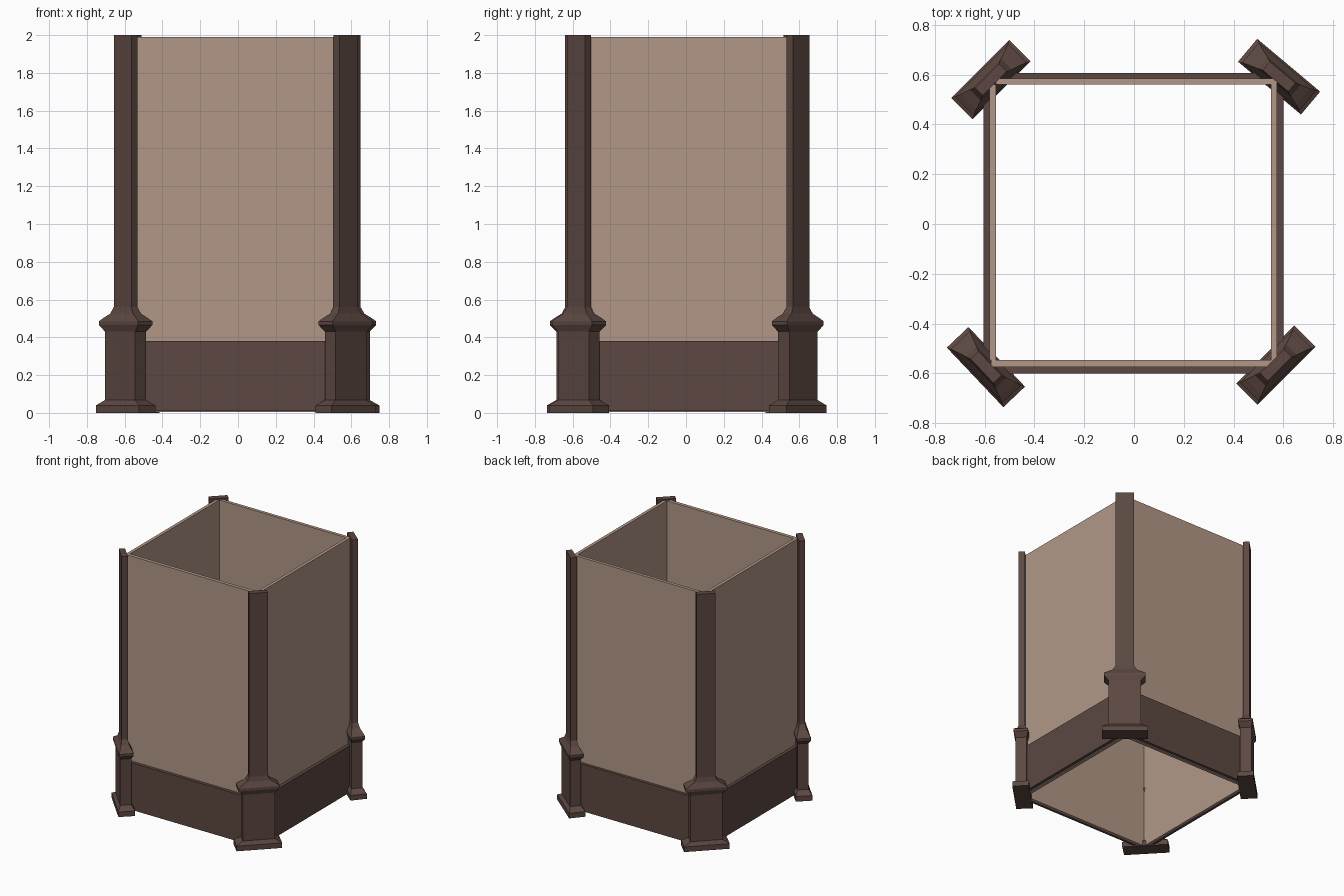
import bpy, bmesh, math
from mathutils import Matrix

if "Cube" in bpy.data.objects:
    bpy.data.objects.remove(bpy.data.objects["Cube"])


def material(name, rgb):
    m = bpy.data.materials.new(name)
    m.diffuse_color = (*rgb, 1)
    m.use_nodes = True
    m.node_tree.nodes["Principled BSDF"].inputs["Base Color"].default_value = m.diffuse_color
    return m


DARK = material("dark brown wood", (0.107, 0.064, 0.053))
LIGHT = material("beige plaster", (0.445, 0.309, 0.246))


def finish(name, bm, mat):
    bmesh.ops.recalc_face_normals(bm, faces=bm.faces)
    me = bpy.data.meshes.new(name)
    bm.to_mesh(me)
    bm.free()
    me.materials.append(mat)
    ob = bpy.data.objects.new(name, me)
    bpy.context.collection.objects.link(ob)
    return ob


def box(name, x0, x1, y0, y1, z0, z1, mat):
    bm = bmesh.new()
    bmesh.ops.create_cube(bm, size=1)
    bm.transform(Matrix.Translation(((x0 + x1) / 2, (y0 + y1) / 2, (z0 + z1) / 2))
                 @ Matrix.Diagonal((x1 - x0, y1 - y0, z1 - z0, 1)))
    return finish(name, bm, mat)


# Corner post: rectangular sections as (height, width, thickness)
SECTIONS = [(0, .33, .12), (.04, .33, .12), (.068, .232, .08), (.43, .232, .08),
            (.465, .30, .105), (.485, .30, .105), (.503, .25, .085),
            (.525, .175, .06), (.56, .135, .045), (2.0, .135, .045)]


def post(name, x, y, angle):
    bm = bmesh.new()
    rings = [[bm.verts.new((sx * w / 2, sy * t / 2, z))
              for sx, sy in ((-1, -1), (1, -1), (1, 1), (-1, 1))]
             for z, w, t in SECTIONS]
    for a, b in zip(rings, rings[1:]):
        for i in range(4):
            j = (i + 1) % 4
            bm.faces.new((a[i], a[j], b[j], b[i]))
    bm.faces.new(rings[0][::-1])
    bm.faces.new(rings[-1])
    ob = finish(name, bm, DARK)
    ob.location = (x, y, 0)
    ob.rotation_euler.z = math.radians(angle)


post("back_right_post", .583, .592, -40)
post("back_left_post", -.575, .58, 45)
post("front_left_post", -.595, -.575, -46.5)
post("front_right_post", .57, -.567, 45)

# Wall panels and the skirting boards on their outer sides
Z0, Z1, B0, B1 = .004, 1.99, .01, .38
box("back_wall", -.555, .575, .56, .585, Z0, Z1, LIGHT)
box("front_wall", -.575, .55, -.575, -.547, Z0, Z1, LIGHT)
box("left_wall", -.58, -.555, -.547, .56, Z0, Z1, LIGHT)
box("right_wall", .55, .575, -.56, .56, Z0, Z1, LIGHT)
box("back_skirting", -.58, .60, .585, .607, B0, B1, DARK)
box("front_skirting", -.60, .58, -.60, -.575, B0, B1, DARK)
box("left_skirting", -.605, -.58, -.575, .585, B0, B1, DARK)
box("right_skirting", .575, .60, -.575, .585, B0, B1, DARK)
